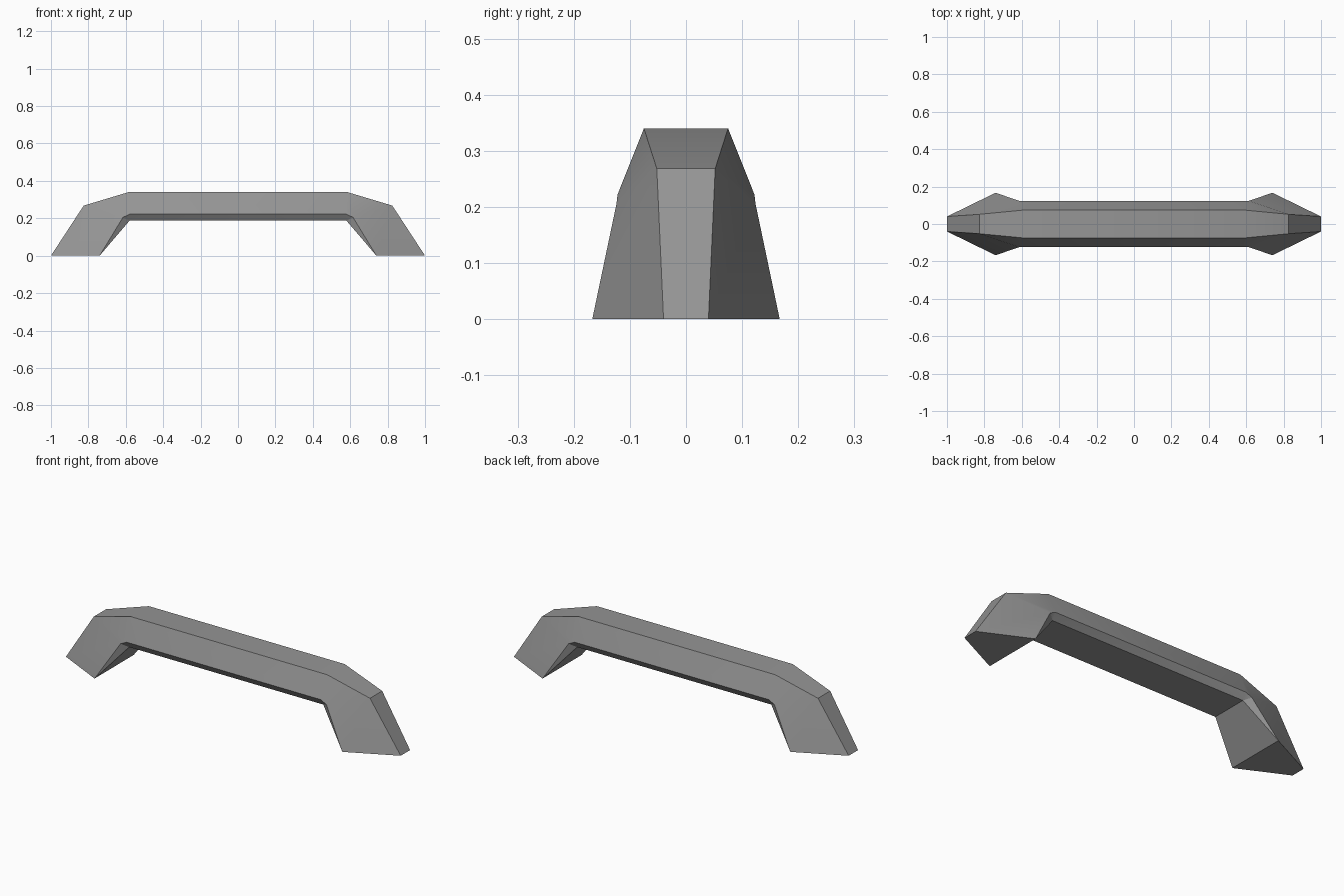
import bpy, bmesh, math

if "Cube" in bpy.data.objects:
    bpy.data.objects.remove(bpy.data.objects["Cube"], do_unlink=True)

# Single grey finish
grey = bpy.data.materials.new("grey")
grey.use_nodes = True
colour = (0.3, 0.3, 0.3, 1)
grey.diffuse_color = colour
grey.node_tree.nodes["Principled BSDF"].inputs["Base Color"].default_value = colour

# Stations from foot to grip; each holds the outer edge, widest edge and
# inner edge as (x, half width, z)
foot = [(1.0, 0.04, 0), (0.74, 0.167, 0), (0.74, 0.167, 0)]
elbow = [(0.825, 0.052, 0.268), (0.615, 0.124, 0.205), (0.58, 0.10, 0.187)]
grip = [(0.585, 0.075, 0.34), (0.58, 0.122, 0.222), (0.58, 0.10, 0.187)]


def ring(bm, station, side):
    """Closed six-point section on one side of the handle."""
    loop = [(x, w, z) for x, w, z in station]
    loop += [(x, -w, z) for x, w, z in reversed(station)]
    return [bm.verts.new((side * x, y, z)) for x, y, z in loop]


# Handle: bridge the sections from one foot to the other
bm = bmesh.new()
rings = [ring(bm, s, 1) for s in (foot, elbow, grip)]
rings += [ring(bm, s, -1) for s in (grip, elbow, foot)]
for a, b in zip(rings, rings[1:]):
    for i in range(len(a)):
        j = (i + 1) % len(a)
        bm.faces.new((a[i], a[j], b[j], b[i]))

# Flat soles
bm.faces.new(rings[0])
bm.faces.new(rings[-1])

# Merge the points where the inner bevel tapers away
bmesh.ops.remove_doubles(bm, verts=bm.verts, dist=0.0005)
bmesh.ops.recalc_face_normals(bm, faces=bm.faces)

mesh = bpy.data.meshes.new("handle")
bm.to_mesh(mesh)
bm.free()
mesh.materials.append(grey)
handle = bpy.data.objects.new("handle", mesh)
bpy.context.collection.objects.link(handle)

# Soft blends along the legs, crisp edges elsewhere
bpy.context.view_layer.objects.active = handle
handle.select_set(True)
bpy.ops.object.shade_smooth_by_angle(angle=math.radians(20))
